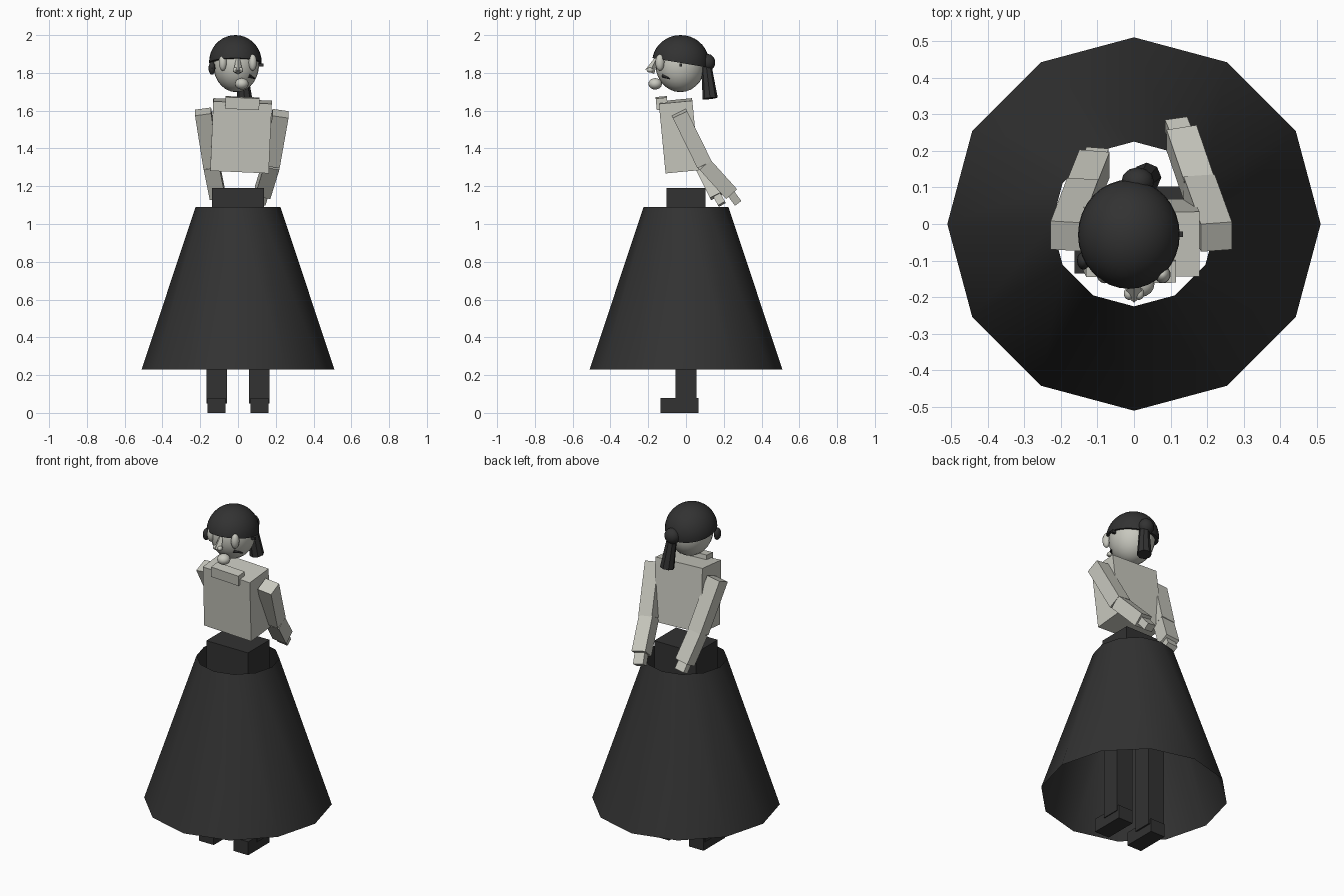
import bpy, bmesh, math
from mathutils import Vector, Matrix

if "Cube" in bpy.data.objects:
    bpy.data.objects.remove(bpy.data.objects["Cube"])


def material(name, rgb):
    m = bpy.data.materials.new(name)
    m.diffuse_color = (*rgb, 1)
    m.use_nodes = True
    m.node_tree.nodes["Principled BSDF"].inputs["Base Color"].default_value = m.diffuse_color
    return m


LIGHT = material("pale_grey", (0.58, 0.58, 0.52))
DARK = material("charcoal", (0.032, 0.032, 0.032))


def finish(name, bm, mat, matrix=None, smooth=None):
    if matrix is not None:
        bm.transform(matrix)
    bmesh.ops.recalc_face_normals(bm, faces=bm.faces[:])
    me = bpy.data.meshes.new(name)
    bm.to_mesh(me)
    bm.free()
    me.materials.append(mat)
    ob = bpy.data.objects.new(name, me)
    bpy.context.collection.objects.link(ob)
    if smooth is not None:
        bpy.ops.object.select_all(action='DESELECT')
        ob.select_set(True)
        bpy.context.view_layer.objects.active = ob
        bpy.ops.object.shade_smooth_by_angle(angle=math.radians(smooth))
    return ob


def box(name, centre, size, mat, rot=Matrix()):
    bm = bmesh.new()
    bmesh.ops.create_cube(bm, size=1)
    finish(name, bm, mat, Matrix.Translation(centre) @ rot @ Matrix.Diagonal((*size, 1)))


def along(a, b):
    """Frame centred between a and b, with z pointing from a to b."""
    a, b = Vector(a), Vector(b)
    z = (b - a).normalized()
    x = Vector((1, 0, 0))
    x = (x - z * x.dot(z)).normalized()
    rot = Matrix((x, z.cross(x), z)).transposed().to_4x4()
    return Matrix.Translation((a + b) / 2) @ rot, (b - a).length


def limb(name, a, b, w, d, mat):
    frame, length = along(a, b)
    bm = bmesh.new()
    bmesh.ops.create_cube(bm, size=1)
    finish(name, bm, mat, frame @ Matrix.Diagonal((w, d, length, 1)))


def cone(name, a, b, r1, r2, sides, mat, caps=True, smooth=None):
    frame, length = along(a, b)
    bm = bmesh.new()
    bmesh.ops.create_cone(bm, cap_ends=caps, segments=sides, radius1=r1, radius2=r2, depth=length)
    finish(name, bm, mat, frame, smooth)


def ball(name, centre, radii, mat, u=24, v=14, cut=None):
    bm = bmesh.new()
    bmesh.ops.create_uvsphere(bm, u_segments=u, v_segments=v, radius=1)
    bm.transform(Matrix.Translation(centre) @ Matrix.Diagonal((*radii, 1)))
    if cut:
        res = bmesh.ops.bisect_plane(bm, geom=bm.verts[:] + bm.edges[:] + bm.faces[:],
                                     plane_co=cut[0], plane_no=cut[1], clear_inner=True)
        rim = [e for e in res["geom_cut"] if isinstance(e, bmesh.types.BMEdge)]
        bmesh.ops.edgeloop_fill(bm, edges=rim)
    finish(name, bm, mat, None, 40)


# Skirt: open twelve-sided cone
cone("skirt", (0, 0, 0.23), (0, 0, 1.09), 0.51, 0.225, 12, DARK, caps=False, smooth=40)

# Hips, legs and shoes
box("hips", (0, 0, 1.08), (0.275, 0.205, 0.22), DARK)
for side, s in (("left", -1), ("right", 1)):
    box(side + "_leg", (s * 0.112, 0, 0.52), (0.11, 0.11, 0.94), DARK)
    box(side + "_shoe", (s * 0.114, -0.035, 0.04), (0.096, 0.2, 0.08), DARK)

# Leaning torso and collar
lean = Matrix.Rotation(math.radians(5.5), 4, 'X') @ Matrix.Rotation(math.radians(2.5), 4, 'Y')
box("torso", (0.016, -0.038, 1.467), (0.31, 0.178, 0.37), LIGHT, lean)
box("collar", (0.023, -0.128, 1.64), (0.18, 0.06, 0.062), LIGHT, lean)

# Arms swept back: shoulder, elbow, wrist, fingertips
arms = {
    "left": [(-0.185, -0.033, 1.595), (-0.14, 0.085, 1.31), (-0.108, 0.165, 1.15), (-0.1, 0.19, 1.105)],
    "right": [(0.225, -0.035, 1.585), (0.178, 0.095, 1.32), (0.13, 0.235, 1.165), (0.115, 0.272, 1.115)],
}
for side, (shoulder, elbow, wrist, tip) in arms.items():
    limb(side + "_upper_arm", shoulder, elbow, 0.086, 0.084, LIGHT)
    limb(side + "_forearm", elbow, wrist, 0.084, 0.078, LIGHT)
    limb(side + "_hand", wrist, tip, 0.062, 0.042, LIGHT)

# Head and hair cap, higher at the front
ball("head", (-0.01, -0.03, 1.845), (0.122, 0.132, 0.147), LIGHT)
ball("hair_cap", (-0.014, -0.029, 1.858), (0.139, 0.15, 0.142), DARK, 32, 18,
     cut=((-0.014, -0.029, 1.853), (0, 0.17, 1)))
ball("side_lock", (-0.138, -0.1, 1.825), (0.018, 0.025, 0.035), DARK, 12, 8)
box("hair_pin", (0.122, -0.028, 1.843), (0.024, 0.014, 0.016), DARK)

# Ponytail
ball("hair_knot", (0.01, 0.115, 1.855), (0.045, 0.04, 0.045), DARK, 12, 8)
cone("ponytail", (0.015, 0.105, 1.86), (0.035, 0.128, 1.665), 0.026, 0.04, 8, DARK, smooth=30)

# Face
for side, x in (("left", -0.08), ("right", 0.078)):
    ball(side + "_eye", (x, -0.138, 1.855), (0.022, 0.024, 0.044), LIGHT, 14, 10)
    s = 1 if x > 0 else -1
    cone(side + "_mouth_corner", (s * 0.055, -0.12, 1.785), (s * 0.092, -0.085, 1.768),
         0.012, 0.002, 6, DARK)
    ball(side + "_nostril", (s * 0.014, -0.19, 1.815), (0.014, 0.018, 0.014), LIGHT, 10, 6)
cone("nose", (0, -0.145, 1.9), (0, -0.192, 1.805), 0.004, 0.026, 4, LIGHT)
ball("chin", (0.02, -0.163, 1.742), (0.036, 0.036, 0.03), LIGHT, 16, 10)
